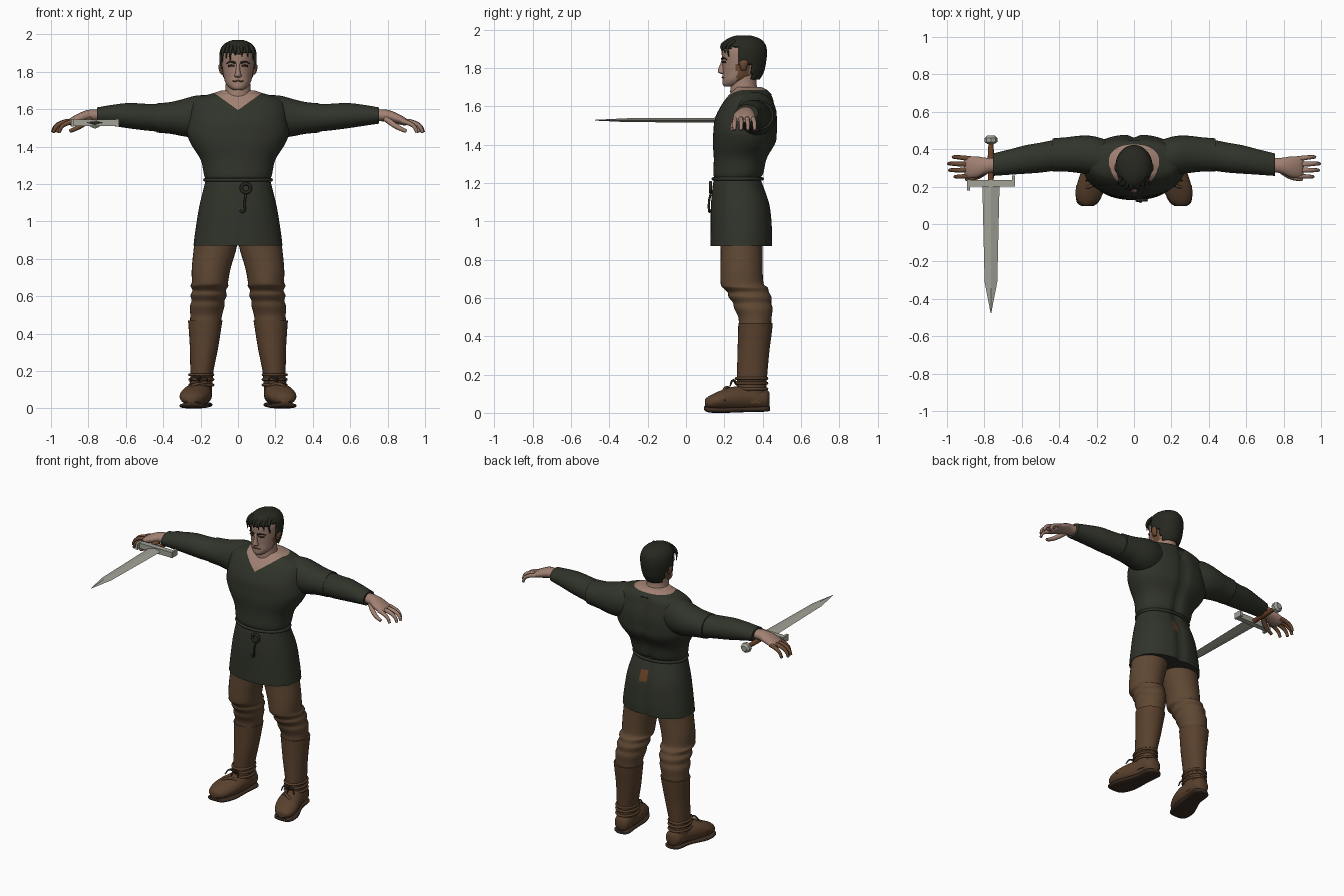
import bpy, bmesh, math
from mathutils import Vector

if "Cube" in bpy.data.objects:
    bpy.data.objects.remove(bpy.data.objects["Cube"], do_unlink=True)


def material(name, rgb):
    m = bpy.data.materials.new(name)
    m.use_nodes = True
    m.diffuse_color = (*rgb, 1)
    m.node_tree.nodes["Principled BSDF"].inputs["Base Color"].default_value = (*rgb, 1)
    return m


CLOTH = material("dark green cloth", (.030, .034, .023))
HAIR = material("dark hair", (.020, .021, .014))
SKIN = material("skin", (.36, .22, .17))
TAN = material("tanned skin", (.15, .07, .035))
TROUSER = material("brown trousers", (.115, .064, .033))
BOOT = material("boot leather", (.100, .052, .026))
DARK = material("dark leather", (.045, .026, .016))
STEEL = material("steel", (.36, .36, .31))
GRIP = material("grip leather", (.15, .055, .02))


def finish(name, bm, mats, angle=50):
    """Turn a bmesh into a smooth-shaded object."""
    bmesh.ops.recalc_face_normals(bm, faces=bm.faces)
    me = bpy.data.meshes.new(name)
    bm.to_mesh(me)
    bm.free()
    ob = bpy.data.objects.new(name, me)
    bpy.context.collection.objects.link(ob)
    for m in mats:
        me.materials.append(m)
    for other in bpy.context.selected_objects:
        other.select_set(False)
    ob.select_set(True)
    bpy.context.view_layer.objects.active = ob
    bpy.ops.object.shade_smooth_by_angle(angle=math.radians(angle))
    return ob


def blend(rows, steps):
    """Catmull-Rom rows between the given cross-sections."""
    out = []
    for i in range(len(rows) - 1):
        a, b, c, d = (rows[max(0, min(len(rows) - 1, i + k))] for k in (-1, 0, 1, 2))
        for s in range(steps):
            t = s / steps
            out.append([q + .5 * t * (r - p + t * (2*p - 5*q + 4*r - w + t * (3*(q - r) + w - p)))
                        for p, q, r, w in zip(a, b, c, d)])
    return out + [list(rows[-1])]


def skin_rows(rows, axis="z", seg=32, steps=4, power=1.0):
    """Bmesh through ellipses: position on axis, two centres, two radii."""
    bm = bmesh.new()
    rings = []
    for p, c1, c2, r1, r2 in (blend(rows, steps) if steps > 1 else rows):
        ring = []
        for k in range(seg):
            a = math.tau * k / seg
            u, v = (math.copysign(abs(f) ** power, f) for f in (math.cos(a), math.sin(a)))
            u, v = c1 + r1 * u, c2 + r2 * v
            ring.append(bm.verts.new({"z": (u, v, p), "x": (p, u, v), "y": (u, p, v)}[axis]))
        rings.append(ring)
    for lo, hi in zip(rings, rings[1:]):
        for k in range(seg):
            bm.faces.new((lo[k - 1], lo[k], hi[k], hi[k - 1]))
    bm.faces.new(rings[0])
    bm.faces.new(rings[-1])
    return bm


def loft(name, rows, mat, angle=50, **kw):
    return finish(name, skin_rows(rows, **kw), [mat], angle)


def mirror(ob):
    ob.modifiers.new("mirror", "MIRROR")
    return ob


def tube(name, points, radius, mat, tip=1.0, closed=False):
    """Round cord through points, optionally tapering to its tip."""
    cu = bpy.data.curves.new(name, "CURVE")
    cu.dimensions, cu.bevel_depth, cu.bevel_resolution = "3D", radius, 2
    cu.resolution_u, cu.use_fill_caps = 5, True
    sp = cu.splines.new("BEZIER")
    sp.bezier_points.add(len(points) - 1)
    sp.use_cyclic_u = closed
    for i, (bp, co) in enumerate(zip(sp.bezier_points, points)):
        bp.co, bp.handle_left_type, bp.handle_right_type = co, "AUTO", "AUTO"
        bp.radius = 1 + (tip - 1) * i / (len(points) - 1)
    tmp = bpy.data.objects.new(name + " path", cu)
    bpy.context.collection.objects.link(tmp)
    bm = bmesh.new()
    me = bpy.data.meshes.new_from_object(tmp.evaluated_get(bpy.context.evaluated_depsgraph_get()))
    bm.from_mesh(me)
    bpy.data.objects.remove(tmp, do_unlink=True)
    for f in bm.faces:
        f.material_index = 0
    return finish(name, bm, [mat], 60)


def ring_points(cx, cy, z, rx, ry, n=12):
    return [(cx + rx * math.cos(math.tau * k / n), cy + ry * math.sin(math.tau * k / n), z) for k in range(n)]


def box(name, centre, size, mat):
    bm = bmesh.new()
    bmesh.ops.create_cube(bm, size=1)
    for v in bm.verts:
        v.co = Vector(a * b + c for a, b, c in zip(v.co, size, centre))
    return finish(name, bm, [mat], 30)


# Tunic body: skirt, bloused waist, chest and a V neckline cut into skin
bm = skin_rows([
    (.87, 0, .29, .238, .162), (.95, 0, .29, .228, .162), (1.08, 0, .285, .207, .155),
    (1.19, 0, .272, .18, .132), (1.225, 0, .27, .174, .122), (1.25, 0, .275, .182, .132),
    (1.33, 0, .285, .2, .14), (1.41, 0, .305, .25, .165), (1.47, 0, .31, .272, .167),
    (1.54, 0, .315, .265, .163), (1.61, 0, .325, .255, .138), (1.655, 0, .335, .225, .115),
    (1.685, 0, .335, .135, .09), (1.7, 0, .325, .09, .07)], seg=64, steps=5, power=.9)
for v in bm.verts:
    if v.co.y > .3 and v.co.z < 1.66:
        v.co.y -= .018 * math.exp(-(v.co.x / .025) ** 2)
for co, no in (((0, 0, 1.595), (.72, 0, -1)), ((0, 0, 1.595), (-.72, 0, -1)), ((0, 0, 1.685), (0, 0, 1))):
    bmesh.ops.bisect_plane(bm, geom=bm.verts[:] + bm.edges[:] + bm.faces[:], plane_co=co, plane_no=no)
for f in bm.faces:
    c = f.calc_center_median()
    if c.z > 1.685 or (c.y < .3 and c.z > 1.595 + .72 * abs(c.x)):
        f.material_index = 1
    elif c.y > .38 and abs(c.x - .02) < .025 and 1.07 < c.z < 1.15:
        f.material_index = 2
finish("tunic", bm, [CLOTH, SKIN, GRIP])

# Belt cord, its ring and hanging end
tube("belt_cord", ring_points(0, .27, 1.222, .178, .128), .009, CLOTH, closed=True)
tube("belt_ring", [(.042 + .024 * math.cos(a), .128, 1.178 + .024 * math.sin(a))
                   for a in (0, 1.05, 2.1, 3.14, 4.19, 5.24)], .009, HAIR, closed=True)
tube("belt_end", [(.042, .13, 1.15), (.035, .12, 1.1), (.028, .122, 1.05), (.01, .125, 1.06)], .006, HAIR)

# Sleeves: loose upper part and closer forearm part
mirror(loft("upper_sleeves", [
    (.13, .345, 1.565, .1, .11), (.22, .365, 1.56, .105, .113), (.29, .372, 1.555, .1, .1),
    (.36, .372, 1.553, .092, .085), (.435, .37, 1.553, .088, .078)], CLOTH, axis="x"))
mirror(loft("forearm_sleeves", [
    (.41, .37, 1.552, .083, .074), (.5, .355, 1.558, .08, .071), (.58, .345, 1.565, .076, .068),
    (.66, .332, 1.567, .068, .058), (.755, .317, 1.566, .06, .043)], CLOTH, axis="x"))

# Hands, with fingers bent downward
mirror(loft("palms", [
    (.73, .317, 1.566, .038, .03), (.79, .312, 1.566, .042, .032), (.84, .305, 1.553, .056, .03),
    (.89, .303, 1.535, .056, .022), (.905, .303, 1.53, .04, .012)], SKIN, axis="x", seg=20))
for side, label, tone in ((1, "left", SKIN), (-1, "right", TAN)):
    for i, reach in enumerate((.965, .995, 1.0, .975)):
        y = .258 + .03 * i
        tube(f"{label}_finger_{i + 1}", [(side * .875, y, 1.537), (side * (reach - .06), y + (i - 1) * .003, 1.528),
             (side * (reach - .022), y + (i - 1) * .005, 1.505), (side * (reach - .008), y + (i - 1) * .005, 1.475)],
             .0145, tone, tip=.6)
    tube(f"{label}_thumb", [(side * .79, .285, 1.55), (side * .835, .255, 1.515),
         (side * .87, .243, 1.495), (side * .9, .24, 1.482)], .018, tone, tip=.55)

# Neck and head
loft("neck", [(1.6, 0, .315, .085, .08), (1.67, 0, .305, .074, .074), (1.72, 0, .3, .066, .068),
              (1.8, 0, .3, .066, .07)], SKIN)
head_rows = [(1.703, 0, .225, .025, .025), (1.715, 0, .243, .045, .052), (1.74, 0, .265, .066, .075),
             (1.775, 0, .285, .077, .093), (1.82, 0, .29, .084, .1), (1.86, 0, .293, .088, .106),
             (1.9, 0, .295, .088, .106), (1.935, 0, .3, .07, .085), (1.95, 0, .3, .04, .05)]
bm = skin_rows(head_rows, seg=40)
for f in bm.faces:
    c = f.calc_center_median()
    f.material_index = int(c.z < 1.82 and .265 < c.y < .33 and abs(c.x) > .04)
finish("head", bm, [SKIN, TAN])
loft("nose", [(1.768, 0, .195, .012, .012), (1.778, 0, .19, .02, .022), (1.79, 0, .189, .015, .022),
              (1.82, 0, .192, .01, .014), (1.85, 0, .195, .01, .006)], SKIN, seg=16)
tube("mouth", [(-.028, .198, 1.748), (0, .189, 1.751), (.028, .198, 1.748)], .004, TAN)
mirror(tube("eyebrows", [(.014, .187, 1.848), (.04, .194, 1.853), (.062, .213, 1.845)], .006, HAIR, tip=.5))
mirror(tube("eyes", [(.02, .192, 1.831), (.036, .196, 1.833), (.052, .207, 1.83)], .005, DARK))
mirror(loft("ears", [(1.785, .083, .3, .006, .01), (1.8, .088, .3, .011, .018), (1.83, .093, .302, .012, .023),
                     (1.845, .09, .304, .006, .014)], TAN, seg=14))

# Hair shell, opened over the face and nape
bm = skin_rows([(1.74, 0, .3, .074, .085), (1.78, 0, .302, .088, .105), (1.83, 0, .304, .097, .114),
                (1.88, 0, .305, .1, .118), (1.92, 0, .304, .094, .112), (1.95, 0, .302, .072, .09),
                (1.968, 0, .3, .035, .045), (1.971, 0, .3, .008, .01)], seg=48)
bald = [f for f in bm.faces for c in (f.calc_center_median(),)
        if (c.y < .275 and c.z < 1.895 + .15 * abs(c.x)) or (c.y < .345 and c.z < 1.815)]
bmesh.ops.delete(bm, geom=bald, context="FACES")
hair = finish("hair", bm, [HAIR])
shell = hair.modifiers.new("thickness", "SOLIDIFY")
shell.thickness = .012
for i, x in enumerate((-.08, -.06, -.04, -.015, .02, .05, .078)):
    y = .19 + 5.5 * x * x
    drop = (.05, .03, .045, .015, .02, .02, .04)[i]
    tube(f"hair_lock_{i + 1}", [(x * .8, y + .03, 1.94), (x, y - .004, 1.915), (x * 1.06, y, 1.9 - drop)],
         .014, HAIR, tip=.2)

# Trousers, creased at the knees
mirror(loft("trousers", [
    (.95, .115, .29, .11, .12), (.87, .12, .29, .115, .11), (.75, .143, .29, .104, .11),
    (.675, .15, .293, .097, .112), (.655, .153, .308, .101, .118), (.63, .154, .325, .089, .108),
    (.605, .157, .334, .097, .112), (.575, .16, .345, .088, .1), (.545, .165, .352, .092, .1),
    (.5, .17, .36, .085, .087), (.45, .174, .36, .083, .084)], TROUSER))

# Boots: shaft, foot, sole and ankle straps
mirror(loft("boot_shafts", [
    (.05, .2, .345, .058, .075), (.14, .196, .342, .06, .077), (.2, .193, .345, .062, .079),
    (.32, .182, .352, .075, .083), (.42, .177, .36, .086, .088), (.47, .175, .363, .092, .09)], BOOT))
mirror(loft("boot_feet", [
    (.436, .19, .07, .025, .035), (.415, .192, .073, .05, .052), (.34, .2, .078, .062, .062),
    (.25, .217, .075, .076, .062), (.18, .235, .066, .077, .05), (.125, .246, .055, .058, .036),
    (.1, .25, .052, .028, .02)], BOOT, axis="y"))
mirror(loft("boot_soles", [
    (.438, .19, .022, .03, .012), (.41, .192, .02, .055, .014), (.32, .203, .018, .056, .014),
    (.2, .232, .014, .076, .014), (.12, .247, .016, .06, .014), (.095, .25, .025, .03, .01)],
    DARK, axis="y", power=.7))
for i, z in enumerate((.125, .155, .18)):
    mirror(tube(f"ankle_straps_{i + 1}", ring_points(.196, .342, z, .062, .08), .008, BOOT, closed=True))
for i, dx in enumerate((-.03, .0, .03)):
    mirror(tube(f"lace_ends_{i + 1}", [(.2, .265, .15), (.205 + dx, .245, .17), (.21 + dx * 1.6, .23, .14)],
                .008, DARK, tip=.4))
mirror(tube("instep_straps", [(.15, .25, .07), (.19, .225, .128), (.24, .2, .122), (.305, .2, .06)], .009, BOOT))

# Sword held level below the right palm
SX, SZ = -.765, 1.528
loft("blade", [(.21, SX, SZ, .046, .013), (-.31, SX, SZ, .034, .01), (-.475, SX, SZ, .002, .002)],
     STEEL, axis="y", seg=4, steps=1, angle=5)
box("guard", (SX, .218, SZ), (.25, .035, .036), STEEL)
for end, dy in ((-.885, -.01), (-.643, .012)):
    box("guard_end", (end, .218 + dy, SZ), (.016, .058, .04), STEEL)
loft("grip", [(.22, SX, SZ, .014, .013), (.33, SX, SZ, .018, .016), (.435, SX, SZ, .013, .012)],
     GRIP, axis="y", seg=12)
loft("pommel", [(.428, SX, SZ, .018, .018), (.438, SX, SZ, .034, .032), (.46, SX, SZ, .034, .032),
                (.473, SX, SZ, .02, .018)], STEEL, axis="y", seg=8, steps=1, angle=10)
